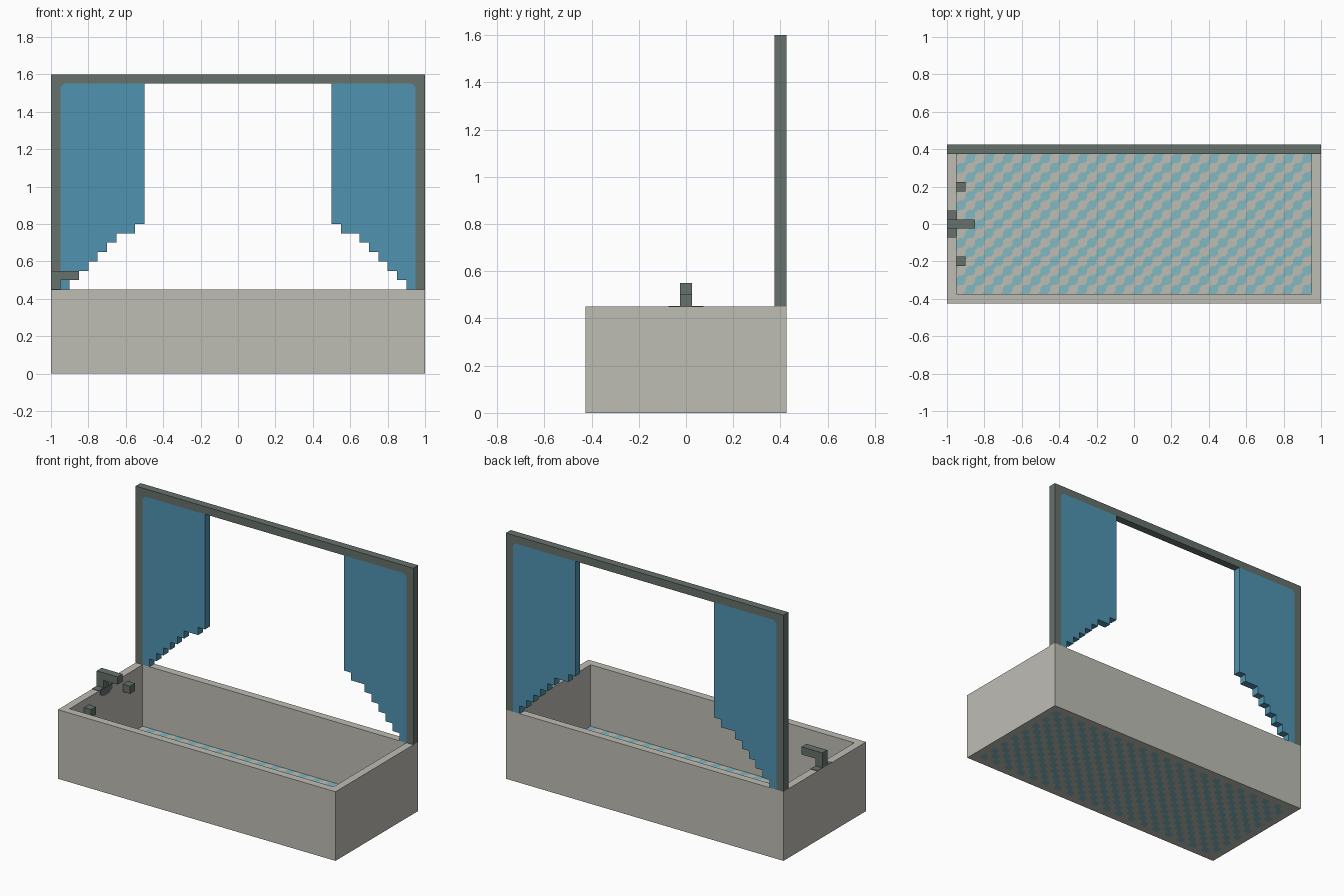
import bpy
import bmesh

cube = bpy.data.objects.get("Cube")
if cube:
    bpy.data.objects.remove(cube, do_unlink=True)


def material(name, rgb):
    def linear(c):
        c /= 255
        return c / 12.92 if c <= 0.04045 else ((c + 0.055) / 1.055) ** 2.4
    col = tuple(linear(c) for c in rgb) + (1.0,)
    m = bpy.data.materials.new(name)
    m.use_nodes = True
    m.diffuse_color = col
    m.node_tree.nodes["Principled BSDF"].inputs["Base Color"].default_value = col
    return m


STONE = material("warm grey", (190, 189, 181))
TEAL = material("pale teal", (130, 184, 193))
BLUE = material("curtain blue", (80, 147, 177))
METAL = material("dark metal", (102, 113, 107))


def finish(name, bm, *mats):
    mesh = bpy.data.meshes.new(name)
    bm.to_mesh(mesh)
    bm.free()
    for m in mats:
        mesh.materials.append(m)
    ob = bpy.data.objects.new(name, mesh)
    bpy.context.collection.objects.link(ob)
    return ob


def prism(name, points, to3d, depth, mat):
    """Extrude a 2D outline along the vector depth."""
    bm = bmesh.new()
    face = bm.faces.new([bm.verts.new(to3d(*p)) for p in points])
    new = bmesh.ops.extrude_face_region(bm, geom=[face])["geom"]
    bmesh.ops.translate(bm, vec=depth,
                        verts=[g for g in new if isinstance(g, bmesh.types.BMVert)])
    bmesh.ops.recalc_face_normals(bm, faces=bm.faces)
    return finish(name, bm, mat)


def box(name, x0, x1, y0, y1, z0, z1, mat):
    return prism(name, [(x0, y0), (x1, y0), (x1, y1), (x0, y1)],
                 lambda x, y: (x, y, z0), (0, 0, z1 - z0), mat)


# Tub shell: rectangular rings from the underside, over the rim, to the floor
bm = bmesh.new()
rings = []
for hx, hy, z in [(0.95, 0.375, 0), (1, 0.425, 0), (1, 0.425, 0.45),
                  (0.95, 0.375, 0.45), (0.95, 0.375, 0.05)]:
    rings.append([bm.verts.new((sx * hx, sy * hy, z))
                  for sx, sy in [(-1, -1), (1, -1), (1, 1), (-1, 1)]])
for a, b in zip(rings, rings[1:]):
    for k in range(4):
        n = (k + 1) % 4
        bm.faces.new((a[k], a[n], b[n], b[k]))

# Checked tiles on the floor and underside, two corners of each swapped in colour
S, C = 0.05, 0.015
TILE = [(0, 0), (S - C, 0), (S, C), (S, S), (C, S), (0, S - C)]
CORNERS = [[(S - C, 0), (S, 0), (S, C)], [(C, S), (0, S), (0, S - C)]]
for z, up in [(0.05, True), (0, False)]:
    for i in range(38):
        for j in range(15):
            colour = (i + j) % 2
            for shape, index in [(TILE, colour)] + [(c, 1 - colour) for c in CORNERS]:
                pts = [(-0.95 + i * S + u, -0.375 + j * S + v, z) for u, v in shape]
                if not up:
                    pts.reverse()
                f = bm.faces.new([bm.verts.new(p) for p in pts])
                f.material_index = index
bmesh.ops.remove_doubles(bm, verts=bm.verts, dist=0.0001)
finish("tub", bm, STONE, TEAL)

# Curtain frame standing on the back rim, inner top corners slightly filled
frame_outline = [(-1, 0.45), (-1, 1.6), (1, 1.6), (1, 0.45), (0.95, 0.45), (0.95, 1.53),
                 (0.93, 1.55), (-0.93, 1.55), (-0.95, 1.53), (-0.95, 0.45)]
prism("curtain_frame", frame_outline, lambda x, z: (x, 0.375, z), (0, 0.05, 0), METAL)

# Curtains: stepped lower edge falling towards the posts
steps = [(0.5, 0.55, 0.8), (0.55, 0.65, 0.75)]
steps += [(0.65 + 0.05 * i, 0.7 + 0.05 * i, 0.7 - 0.05 * i) for i in range(6)]
curtain_outline = [(0.95, 1.53), (0.93, 1.55), (0.5, 1.55)]
for x0, x1, z in steps:
    curtain_outline += [(x0, z), (x1, z)]
for side, s in [("left", 1), ("right", -1)]:
    prism(side + "_curtain", curtain_outline, lambda x, z: (s * x, 0.375, z),
          (0, 0.05, 0), BLUE)

# Tap with spout, its rim plate and the rounded plate on the inner wall
prism("tap", [(-1, 0.45), (-0.95, 0.45), (-0.95, 0.5), (-0.85, 0.5), (-0.85, 0.55), (-1, 0.55)],
      lambda x, z: (x, -0.025, z), (0, 0.05, 0), METAL)
box("tap_rim_plate", -1, -0.95, -0.075, 0.075, 0.45, 0.453, METAL)
prism("tap_wall_plate", [(-0.065, 0.45), (-0.06, 0.42), (-0.03, 0.4), (0.03, 0.4),
                         (0.06, 0.42), (0.065, 0.45)],
      lambda y, z: (-0.95, y, z), (0.003, 0, 0), METAL)

# Tap knobs on the inner end wall
for side, y in [("back", 0.2), ("front", -0.2)]:
    box(side + "_knob", -0.95, -0.9, y - 0.025, y + 0.025, 0.35, 0.4, METAL)
